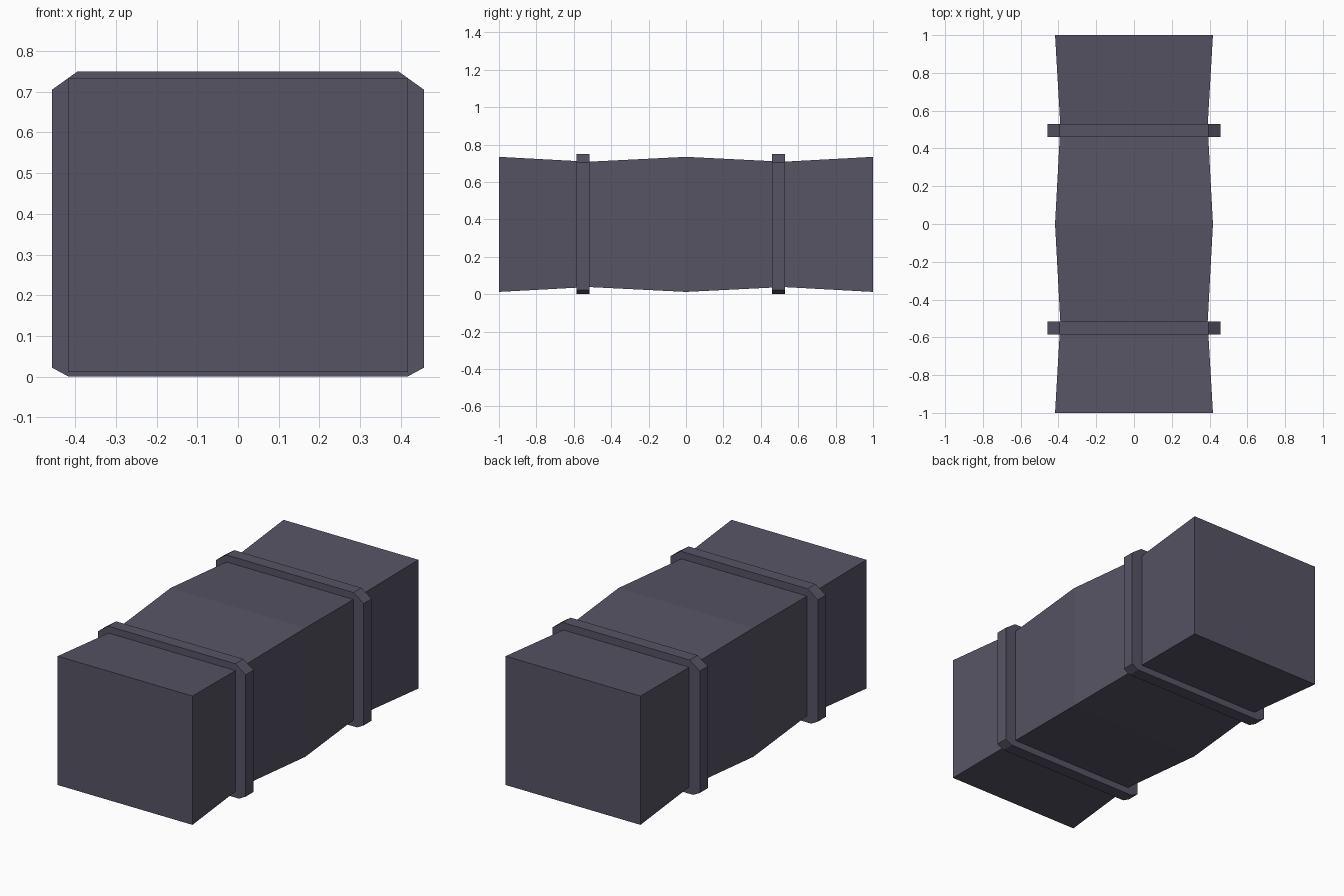
import bpy, bmesh

if "Cube" in bpy.data.objects:
    bpy.data.objects.remove(bpy.data.objects["Cube"])

mat = bpy.data.materials.new("dark_cloth")
mat.diffuse_color = (0.095, 0.088, 0.128, 1)
mat.use_nodes = True
mat.node_tree.nodes["Principled BSDF"].inputs["Base Color"].default_value = mat.diffuse_color


def loft(name, sections):
    """Skin a list of (y, [(x, z), ...]) cross-sections and cap both ends."""
    bm = bmesh.new()
    rings = [[bm.verts.new((x, y, z)) for x, z in pts] for y, pts in sections]
    for a, b in zip(rings, rings[1:]):
        for i in range(len(a)):
            j = (i + 1) % len(a)
            bm.faces.new((a[i], a[j], b[j], b[i]))
    bm.faces.new(rings[0])
    bm.faces.new(rings[-1])
    bmesh.ops.recalc_face_normals(bm, faces=bm.faces)
    mesh = bpy.data.meshes.new(name)
    bm.to_mesh(mesh)
    bm.free()
    mesh.materials.append(mat)
    obj = bpy.data.objects.new(name, mesh)
    bpy.context.collection.objects.link(obj)
    return obj


def box_section(half_width, low, high):
    return [(-half_width, low), (half_width, low), (half_width, high), (-half_width, high)]


# Bundle body, pinched in where the straps squeeze it
full = box_section(0.418, 0.012, 0.734)
pinched = box_section(0.39, 0.038, 0.708)
loft("bundle_body", [(-1, full), (-0.52, pinched), (0, full), (0.52, pinched), (1, full)])

# Two straps with chamfered corners
half = [(0.416, 0), (0.457, 0.022), (0.457, 0.705), (0.394, 0.75)]
outline = half + [(-x, z) for x, z in reversed(half)]
for name, y in (("front_strap", -0.55), ("back_strap", 0.495)):
    loft(name, [(y - 0.035, outline), (y + 0.035, outline)])
